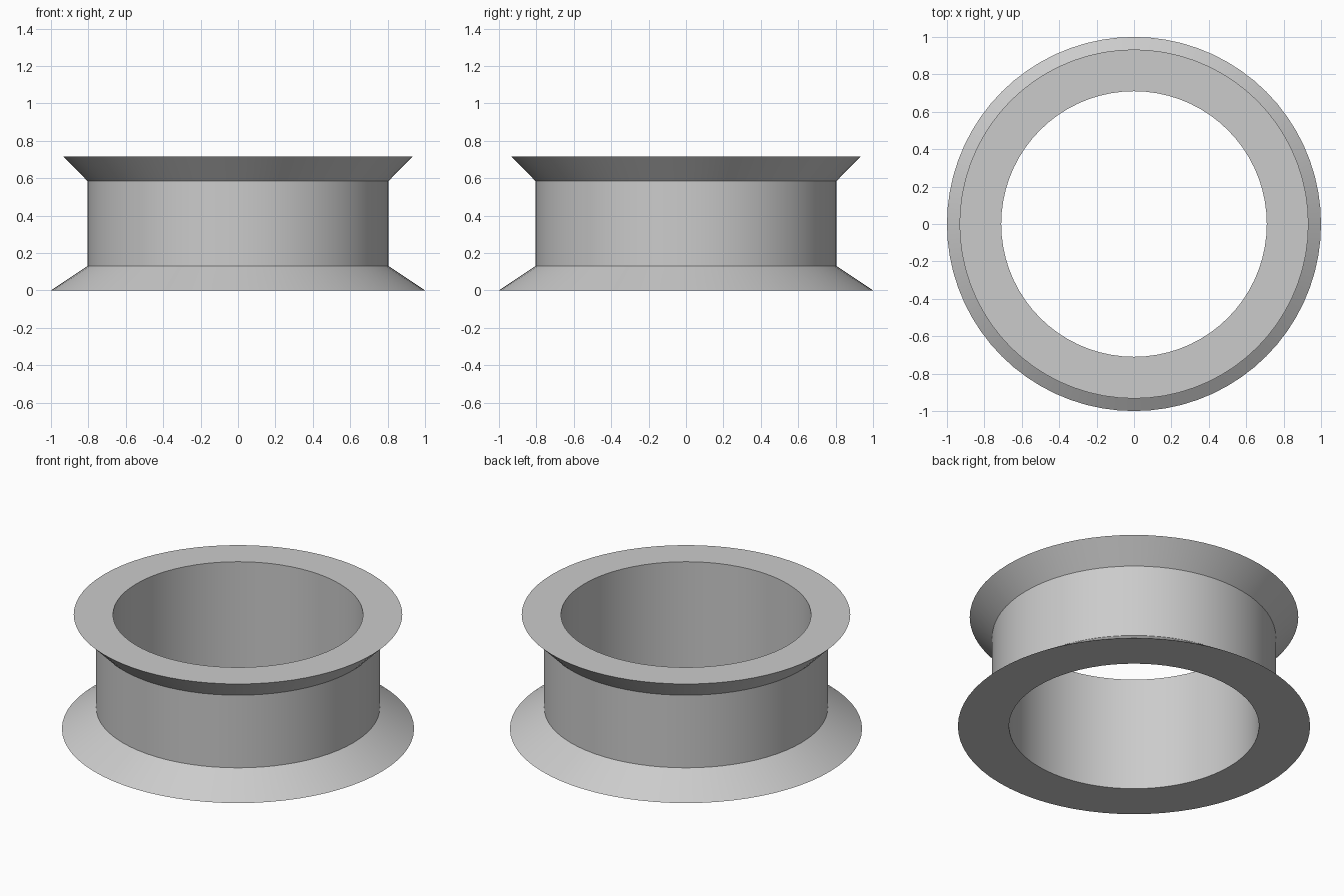
import bpy
import bmesh
from math import cos, sin, tau

cube = bpy.data.objects.get("Cube")
if cube:
    bpy.data.objects.remove(cube, do_unlink=True)

SEGMENTS = 72

# Closed (radius, height) section: base flange, straight wall, top flange, bore
profile = [
    (0.71, 0.0), (1.0, 0.0), (0.805, 0.13),
    (0.805, 0.585), (0.933, 0.715), (0.71, 0.715),
]

# Single grey material
grey = bpy.data.materials.new("light_grey")
grey.use_nodes = True
colour = (0.6, 0.6, 0.6, 1.0)
grey.diffuse_color = colour
grey.node_tree.nodes["Principled BSDF"].inputs["Base Color"].default_value = colour

# Revolve the section around z
bm = bmesh.new()
rings = []
for i in range(SEGMENTS):
    a = tau * i / SEGMENTS
    rings.append([bm.verts.new((r * cos(a), r * sin(a), z)) for r, z in profile])
for i, ring in enumerate(rings):
    following = rings[(i + 1) % SEGMENTS]
    for j in range(len(profile)):
        k = (j + 1) % len(profile)
        bm.faces.new((ring[j], following[j], following[k], ring[k]))
bmesh.ops.recalc_face_normals(bm, faces=bm.faces)

mesh = bpy.data.meshes.new("flanged_ring")
bm.to_mesh(mesh)
bm.free()
mesh.materials.append(grey)
ring_object = bpy.data.objects.new("flanged_ring", mesh)
bpy.context.collection.objects.link(ring_object)

# Smooth round walls with crisp rims
bpy.ops.object.select_all(action="DESELECT")
ring_object.select_set(True)
bpy.context.view_layer.objects.active = ring_object
bpy.ops.object.shade_smooth_by_angle(angle=0.5)
